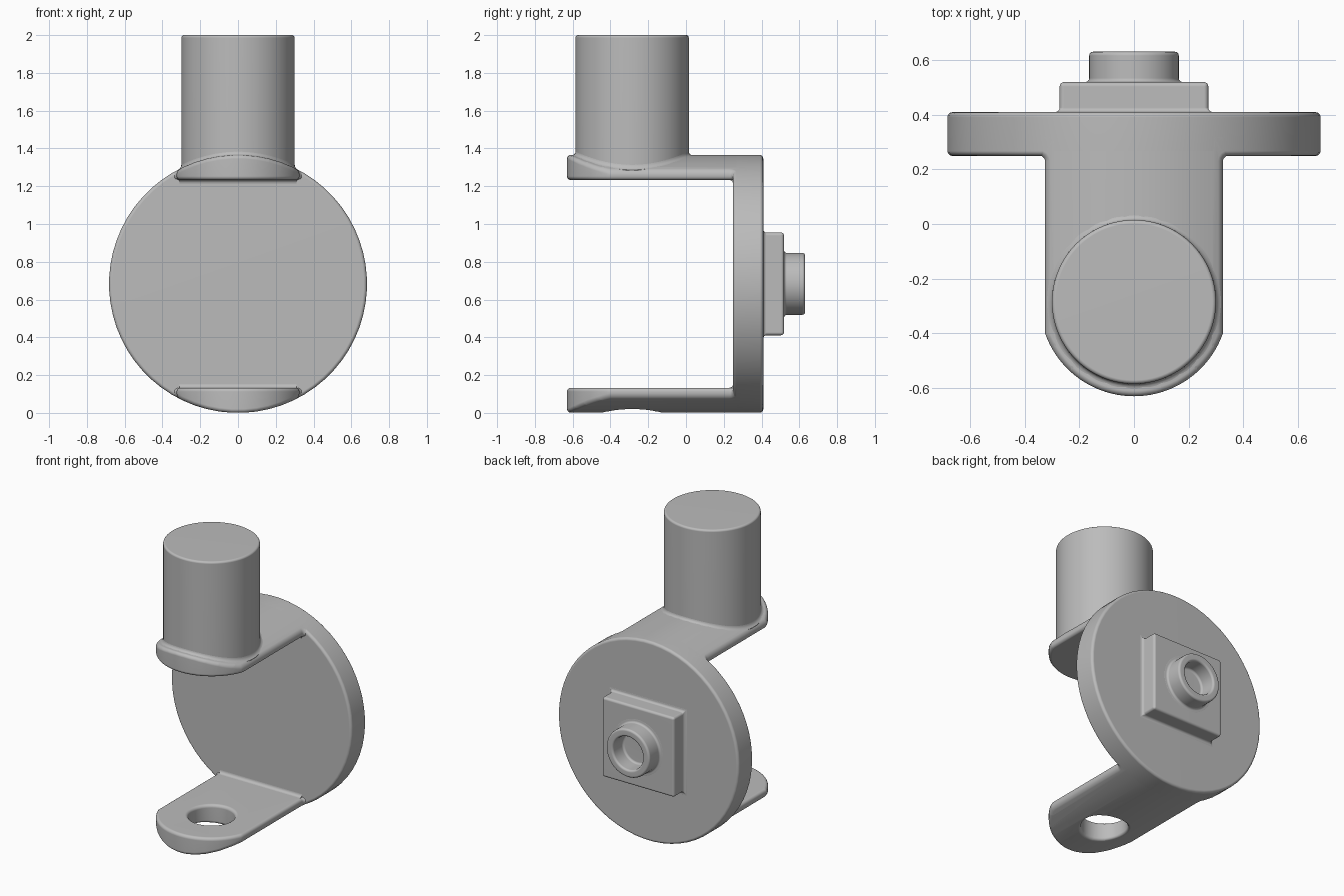
import bpy, bmesh
from math import sin, cos, pi, sqrt, asin

old = bpy.data.objects.get("Cube")
if old:
    bpy.data.objects.remove(old, do_unlink=True)

GREY = (0.5, 0.5, 0.5, 1)
mat = bpy.data.materials.new("plain grey")
mat.use_nodes = True
mat.diffuse_color = GREY
mat.node_tree.nodes["Principled BSDF"].inputs["Base Color"].default_value = GREY

R, ZC = 0.683, 0.683            # disc radius and centre height
BACK, FRONT = 0.409, 0.249      # disc faces
HALF, TIP_Y, TIP_R = 0.325, -0.285, 0.345
POST_R = 0.3
THICK = 0.133                   # arm thickness at its middle


def finish_mesh(name, bm):
    bmesh.ops.remove_doubles(bm, verts=bm.verts, dist=1e-6)
    bmesh.ops.recalc_face_normals(bm, faces=bm.faces)
    me = bpy.data.meshes.new(name)
    bm.to_mesh(me)
    bm.free()
    me.materials.append(mat)
    ob = bpy.data.objects.new(name, me)
    bpy.context.collection.objects.link(ob)
    return ob


def lathe(name, profile, place, segs=64, phase=0.5):
    """Closed turned solid; place maps (u, v, height) to a position."""
    bm = bmesh.new()
    rings = []
    for r, h in profile:
        if r == 0:
            rings.append([bm.verts.new(place(0, 0, h))] * segs)
        else:
            rings.append([bm.verts.new(place(r * cos(2 * pi * (i + phase) / segs),
                                             r * sin(2 * pi * (i + phase) / segs), h))
                          for i in range(segs)])
    for a, b in zip(rings, rings[1:]):
        for i in range(segs):
            j = (i + 1) % segs
            bm.faces.new(list(dict.fromkeys((a[i], a[j], b[j], b[i]))))
    return finish_mesh(name, bm)


def prism(name, points, lo, hi, place):
    bm = bmesh.new()
    a = [bm.verts.new(place(u, v, lo)) for u, v in points]
    b = [bm.verts.new(place(u, v, hi)) for u, v in points]
    bm.faces.new(a)
    bm.faces.new(b)
    for i in range(len(a)):
        j = (i + 1) % len(a)
        bm.faces.new((a[i], a[j], b[j], b[i]))
    return finish_mesh(name, bm)


def apply_all(ob):
    bpy.ops.object.select_all(action='DESELECT')
    ob.select_set(True)
    bpy.context.view_layer.objects.active = ob
    for m in list(ob.modifiers):
        bpy.ops.object.modifier_apply(modifier=m.name)


def boolean(ob, cutter, operation):
    m = ob.modifiers.new("cut", 'BOOLEAN')
    m.object, m.operation, m.solver = cutter, operation, 'EXACT'
    apply_all(ob)
    bpy.data.objects.remove(cutter, do_unlink=True)


def polish(ob, width=0):
    if width:
        m = ob.modifiers.new("round", 'BEVEL')
        m.width, m.segments = width, 4
        m.limit_method, m.angle_limit = 'ANGLE', 0.55
        m.use_clamp_overlap = False
    apply_all(ob)
    bpy.ops.object.shade_smooth_by_angle(angle=0.6)
    m = ob.modifiers.new("even shading", 'WEIGHTED_NORMAL')
    m.keep_sharp = True


def upright(u, v, h):
    return (u, TIP_Y + v, h)


def facing_back(u, v, h):
    return (u, h, ZC + v)


# Large round plate
disc = lathe("round_plate", [(0, FRONT), (R, FRONT), (R, BACK), (0, BACK)], facing_back)
polish(disc, 0.018)

# Square pad and hollow boss on the back
S = sqrt(2)
PAD, PAD_Y = 0.272, 0.519
pad = lathe("square_pad", [(0, 0.36), ((PAD + 0.035) * S, 0.36), ((PAD + 0.035) * S, BACK + 0.0005),
                           (PAD * S, BACK + 0.0005), (PAD * S, PAD_Y), (0, PAD_Y)],
            facing_back, segs=4)
polish(pad, 0.016)
boss = lathe("hollow_boss", [(0, 0.47), (0.2, 0.47), (0.2, PAD_Y + 0.0005), (0.164, PAD_Y + 0.0005),
                             (0.164, 0.63), (0.112, 0.63), (0.112, PAD_Y + 0.001),
                             (0, PAD_Y + 0.001)], facing_back)
polish(boss, 0.014)

# Plan outline of an arm: rounded tip, straight sides, small flare at the plate
F = 0.02
end = asin(HALF / TIP_R)
tip = [(TIP_R * sin(-end + 2 * end * i / 40), TIP_Y - TIP_R * cos(-end + 2 * end * i / 40))
       for i in range(41)]
flare = [(HALF + F - F * cos(pi / 8 * k), FRONT - F + F * sin(pi / 8 * k)) for k in range(5)]
flare.append((HALF + F, FRONT + 0.09))
plan = tip + flare + [(-x, y) for x, y in reversed(flare)]

for name, lo, hi in (("upper_arm", 2 * ZC - THICK, 1.6), ("lower_arm", -0.2, THICK)):
    arm = prism(name, plan, lo, hi, lambda u, v, h: (u, v, h))
    barrel = lathe("barrel_cutter", [(0, -1), (R, -1), (R, 1), (0, 1)], facing_back)
    boolean(arm, barrel, 'INTERSECT')
    if name == "lower_arm":
        drill = lathe("drill_cutter", [(0, -0.5), (0.145, -0.5), (0.145, 0.5), (0, 0.5)],
                      upright, segs=48)
        boolean(arm, drill, 'DIFFERENCE')
    polish(arm, 0.02)

# Fillets where the arms meet the plate on the inside
for name, z, s in (("upper_fillet", 2 * ZC - THICK, 1), ("lower_fillet", THICK, -1)):
    pts = [(FRONT - F + F * cos(pi / 12 * k), z - s * F + s * F * sin(pi / 12 * k))
           for k in range(7)]
    pts += [(FRONT - F, z + s * 0.01), (FRONT + 0.01, z + s * 0.01), (FRONT + 0.01, z - s * F)]
    polish(prism(name, pts, -0.31, 0.31, lambda u, v, h: (h, u, v)))

# Post on the upper arm
post = lathe("post", [(0, 1.26), (POST_R, 1.26), (POST_R, 2), (0, 2)], upright, segs=96)
polish(post, 0.014)

# Fillet around the post that follows the curved top of the arm
G, N = 0.018, 96
bm = bmesh.new()
rows = []
steps = [(pi / 8 * k, 0) for k in range(5)] + [(pi / 2, 0.02), (0, 0.04)]
for t, drop in steps:
    r = POST_R + G - G * cos(t)
    row = []
    for i in range(N):
        x, y = r * cos(2 * pi * i / N), r * sin(2 * pi * i / N)
        z = ZC + sqrt(R * R - x * x) + G - G * sin(t) - drop - 0.001
        row.append(bm.verts.new(upright(x, y, z)))
    rows.append(row)
for a, b in zip(rows, rows[1:] + rows[:1]):
    for i in range(N):
        j = (i + 1) % N
        bm.faces.new((a[i], a[j], b[j], b[i]))
polish(finish_mesh("post_fillet", bm))
